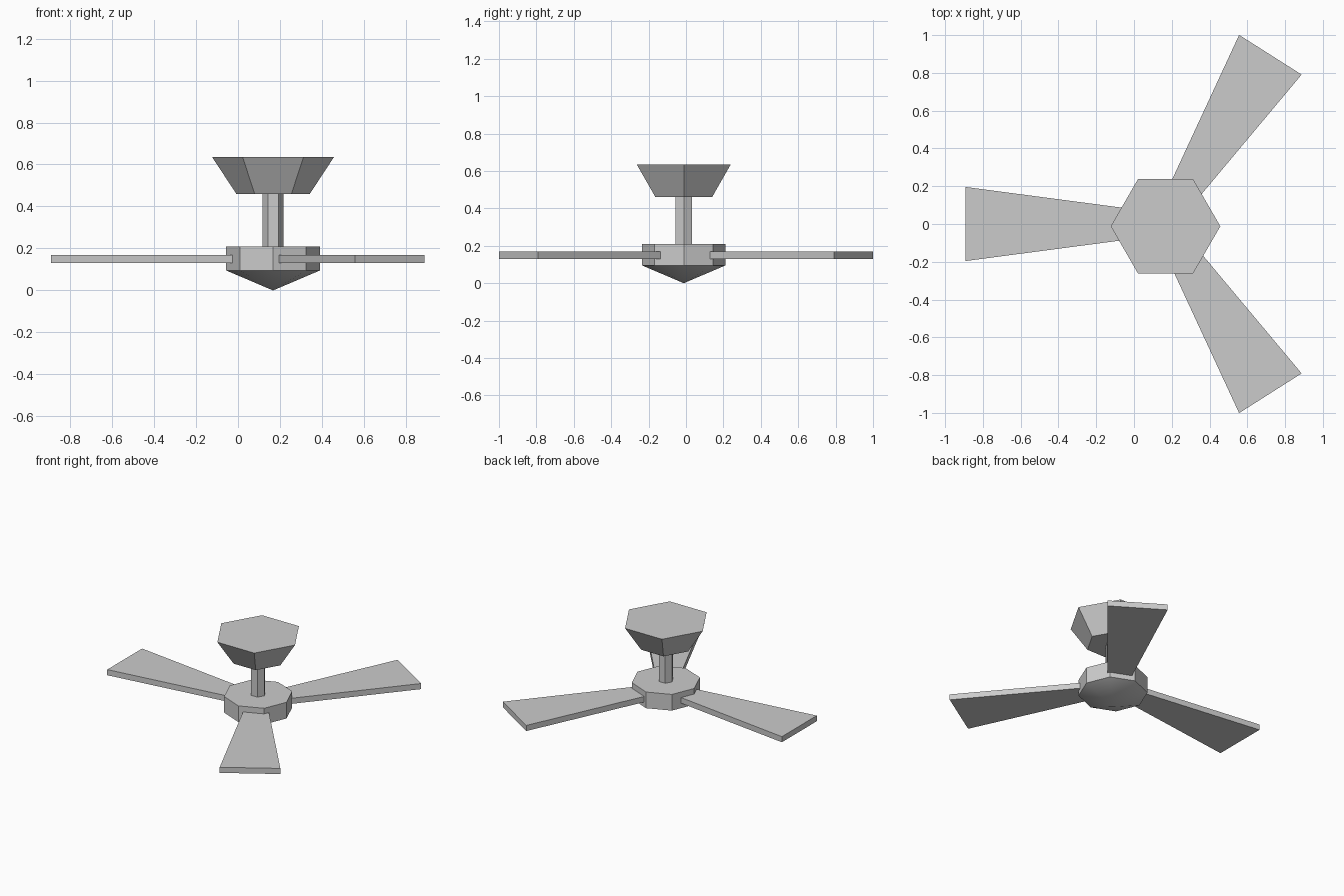
import bpy, bmesh
from math import sin, cos, pi, radians
from mathutils import Vector

if "Cube" in bpy.data.objects:
    bpy.data.objects.remove(bpy.data.objects["Cube"])

CX, CY = 0.167, -0.012  # axis of the hanging column


def make_object(name, bm):
    bmesh.ops.recalc_face_normals(bm, faces=bm.faces)
    mesh = bpy.data.meshes.new(name)
    bm.to_mesh(mesh)
    bm.free()
    obj = bpy.data.objects.new(name, mesh)
    bpy.context.collection.objects.link(obj)
    return obj


def lathe(name, sides, profile, smooth_tip=False):
    """Faceted solid from (radius, z) pairs; a zero radius closes to a point."""
    bm = bmesh.new()
    rings = []
    for r, z in profile:
        count = sides if r > 0 else 1
        rings.append([bm.verts.new((CX + r * cos(2 * pi * i / sides),
                                    CY + r * sin(2 * pi * i / sides), z))
                      for i in range(count)])
    for a, b in zip(rings, rings[1:]):
        for i in range(sides):
            j = (i + 1) % sides
            if len(b) == 1:
                bm.faces.new((a[i], a[j], b[0])).smooth = smooth_tip
            else:
                bm.faces.new((a[i], a[j], b[j], b[i]))
    for ring in (rings[0], rings[-1]):
        if len(ring) > 1:
            bm.faces.new(ring)
    return make_object(name, bm)


def blade(name, tip, angle, length=0.9, outer=0.196, inner=0.077):
    """Flat tapered board running from its tip back into the hub."""
    d = Vector((cos(angle), sin(angle), 0))
    side = Vector((-d.y, d.x, 0))
    end = Vector((tip[0], tip[1], 0.13))
    root = end - d * length
    bm = bmesh.new()
    face = bm.faces.new([bm.verts.new(p) for p in (
        root - side * inner, end - side * outer,
        end + side * outer, root + side * inner)])
    top = bmesh.ops.extrude_face_region(bm, geom=[face])["geom"]
    bmesh.ops.translate(bm, vec=(0, 0, 0.04),
                        verts=[v for v in top if isinstance(v, bmesh.types.BMVert)])
    return make_object(name, bm)


# Ceiling canopy and rod, both six-sided
lathe("ceiling_canopy", 6, [(0.29, 0.635), (0.175, 0.46)])
lathe("down_rod", 6, [(0.05, 0.46), (0.05, 0.21)])

# Eight-sided motor hub with smooth pointed underside
lathe("motor_hub", 8, [(0.223, 0.21), (0.223, 0.095), (0, 0)], smooth_tip=True)

# Three blades
blade("blade_left", (-0.892, 0), pi)
for label, s in (("back", 1), ("front", -1)):
    blade("blade_" + label, (0.722, s * 0.896), s * radians(57.6))
